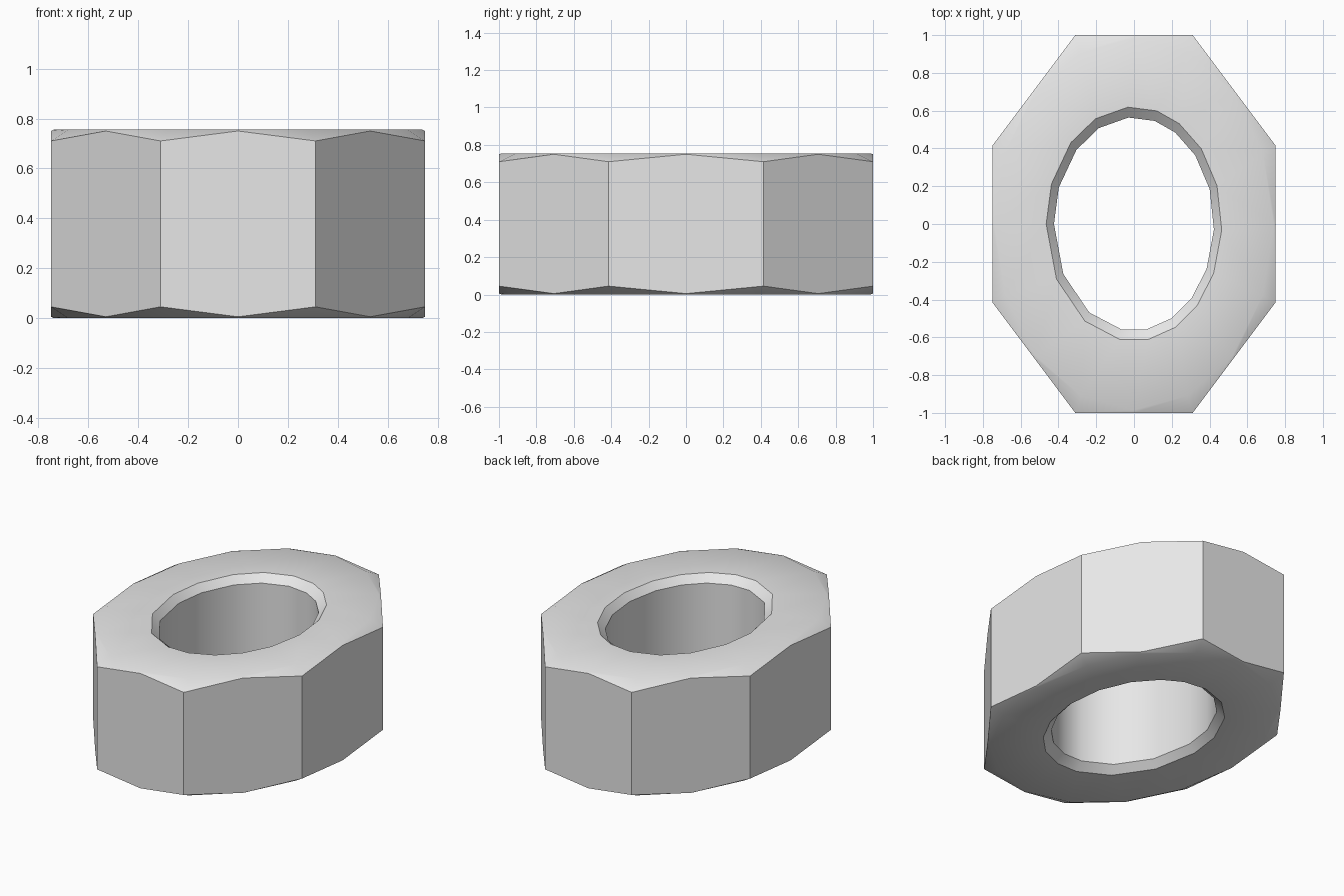
import bpy, bmesh, math

cube = bpy.data.objects.get("Cube")
if cube:
    bpy.data.objects.remove(cube, do_unlink=True)

HEIGHT, WIDTH = 0.755, 0.75
CORNER = 1 / math.cos(math.pi / 8)

# Plain grey metal
grey = bpy.data.materials.new("light grey")
grey.use_nodes = True
colour = (0.8, 0.8, 0.8, 1)
grey.diffuse_color = colour
grey.node_tree.nodes["Principled BSDF"].inputs["Base Color"].default_value = colour

outer_angles = [i * 22.5 for i in range(16)]
# The bore has slightly uneven sides
bore_angles = [-152, -124, -99, -81, -62, -44, -25, -3, 19,
               40, 59, 75, 94, 116, 136, 160, 180]

bm = bmesh.new()


def ring(angles, radii, heights):
    """Closed ring of vertices, narrowed across x."""
    return [bm.verts.new((WIDTH * r * math.cos(math.radians(a)),
                          r * math.sin(math.radians(a)), z))
            for a, r, z in zip(angles, radii, heights)]


def bridge(a, b):
    n = len(a)
    for i in range(n):
        j = (i + 1) % n
        bm.faces.new((a[i], a[j], b[j], b[i]))


def end_rings(top):
    """Shoulder, crown, bore rim and bore wall rings of one end."""
    def z(depth):
        return HEIGHT - depth if top else depth
    n = len(bore_angles)
    shoulder = ring(outer_angles, [1, CORNER] * 8, [z(0.005), z(0.045)] * 8)
    crown = ring(outer_angles, [0.985] * 16, [z(0)] * 16)
    rim = ring(bore_angles, [0.62] * n, [z(0)] * n)
    wall = ring(bore_angles, [0.565] * n, [z(0.045)] * n)
    bridge(shoulder, crown)
    bridge(rim, wall)
    # Flat annular end face
    edges = []
    for loop in (crown, rim):
        edges += [bm.edges.get((loop[i - 1], loop[i])) for i in range(len(loop))]
    bmesh.ops.triangle_fill(bm, edges=edges, use_beauty=True)
    return shoulder, wall


# Both ends, then the eight flats and the bore between them
low_shoulder, low_wall = end_rings(False)
top_shoulder, top_wall = end_rings(True)
bridge(low_shoulder, top_shoulder)
bridge(low_wall, top_wall)
bmesh.ops.recalc_face_normals(bm, faces=bm.faces)

mesh = bpy.data.meshes.new("octagonal_nut")
bm.to_mesh(mesh)
bm.free()
mesh.materials.append(grey)
nut = bpy.data.objects.new("octagonal_nut", mesh)
bpy.context.collection.objects.link(nut)

bpy.ops.object.select_all(action='DESELECT')
nut.select_set(True)
bpy.context.view_layer.objects.active = nut
bpy.ops.object.shade_smooth_by_angle(angle=math.radians(35))
